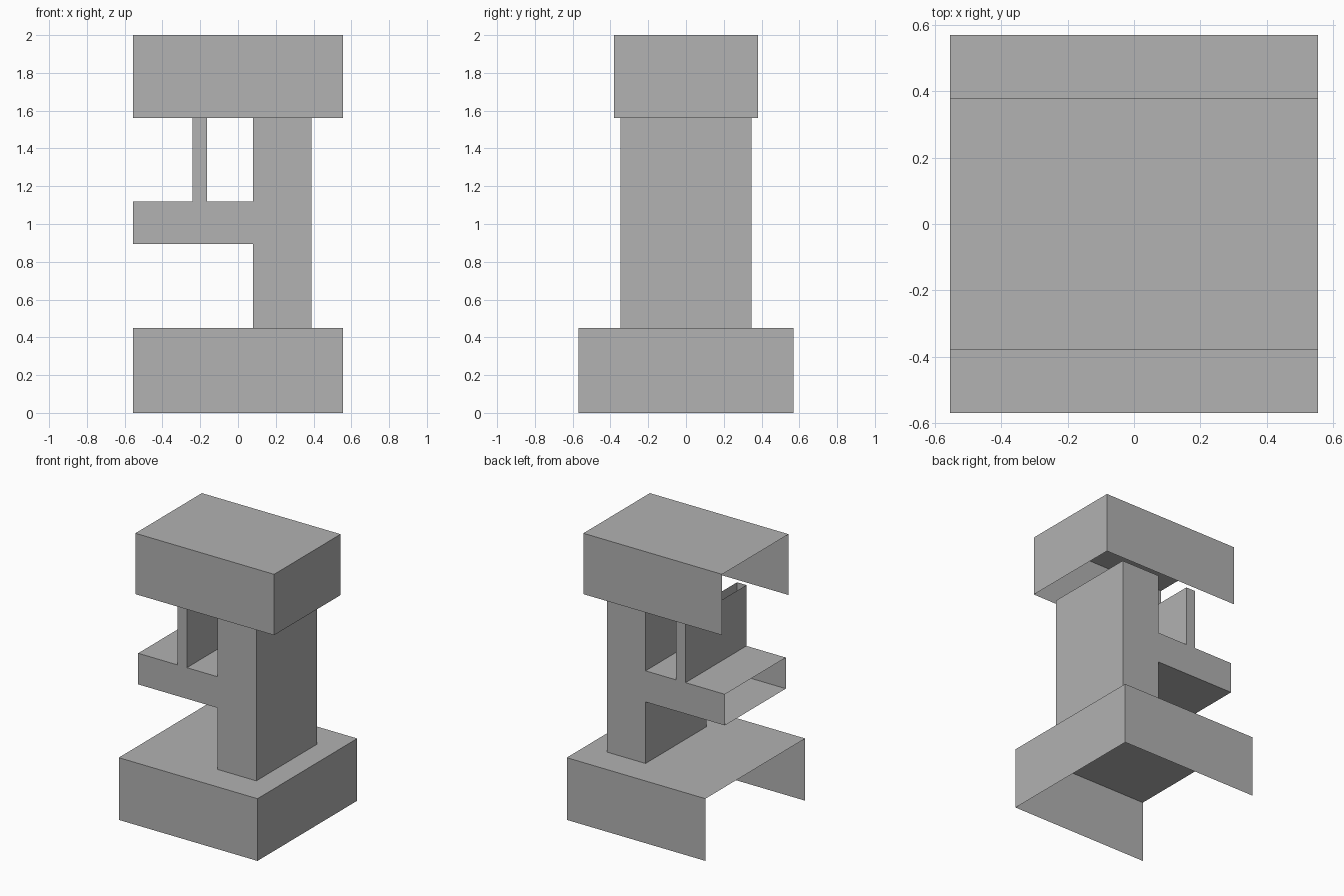
import bpy
import bmesh
from mathutils import Vector

cube = bpy.data.objects.get("Cube")
if cube:
    bpy.data.objects.remove(cube, do_unlink=True)

# One plain grey for the whole model
grey = bpy.data.materials.new("plain_grey")
grey.use_nodes = True
colour = (0.445, 0.445, 0.445, 1.0)
grey.diffuse_color = colour
grey.node_tree.nodes["Principled BSDF"].inputs["Base Color"].default_value = colour


def finish(name, bm):
    mesh = bpy.data.meshes.new(name)
    bm.to_mesh(mesh)
    bm.free()
    mesh.materials.append(grey)
    obj = bpy.data.objects.new(name, mesh)
    bpy.context.collection.objects.link(obj)
    return obj


def open_box(name, half_x, half_y, z0, z1):
    """Box shell with its underside and its -x end left open."""
    bm = bmesh.new()
    bmesh.ops.create_cube(bm, size=1)
    for v in bm.verts:
        v.co = Vector((v.co.x * 2 * half_x, v.co.y * 2 * half_y,
                       z0 + (v.co.z + 0.5) * (z1 - z0)))
    bm.normal_update()
    missing = [f for f in bm.faces if f.normal.z < -0.5 or f.normal.x < -0.5]
    bmesh.ops.delete(bm, geom=missing, context='FACES')
    return finish(name, bm)


def extruded_shell(name, profile, open_edges, half_y):
    """Extrude an (x, z) outline along y, leaving the listed edges open."""
    bm = bmesh.new()
    front = [bm.verts.new((x, -half_y, z)) for x, z in profile]
    back = [bm.verts.new((x, half_y, z)) for x, z in profile]
    bm.faces.new(front)
    bm.faces.new(back[::-1])
    n = len(profile)
    for i in range(n):
        if i not in open_edges:
            j = (i + 1) % n
            bm.faces.new((front[j], front[i], back[i], back[j]))
    return finish(name, bm)


HALF_X = 0.555
BASE_TOP, CAP_BOTTOM = 0.45, 1.56
SHELF_LOW, SHELF_HIGH = 0.895, 1.12

# Base and cap shells
open_box("base", HALF_X, 0.57, 0, BASE_TOP)
open_box("cap", HALF_X, 0.38, CAP_BOTTOM, 2)

# Column, side shelf and thin post share one continuous outline
outline = [
    (0.08, BASE_TOP), (0.39, BASE_TOP),
    (0.39, CAP_BOTTOM), (0.08, CAP_BOTTOM),
    (0.08, SHELF_HIGH), (-0.165, SHELF_HIGH),
    (-0.165, CAP_BOTTOM), (-0.24, CAP_BOTTOM),
    (-0.24, SHELF_HIGH), (-HALF_X, SHELF_HIGH),
    (-HALF_X, SHELF_LOW), (0.08, SHELF_LOW),
]
# Open: column foot, column head, post head, shelf end
extruded_shell("column_with_shelf", outline, {0, 2, 6, 9}, 0.348)
